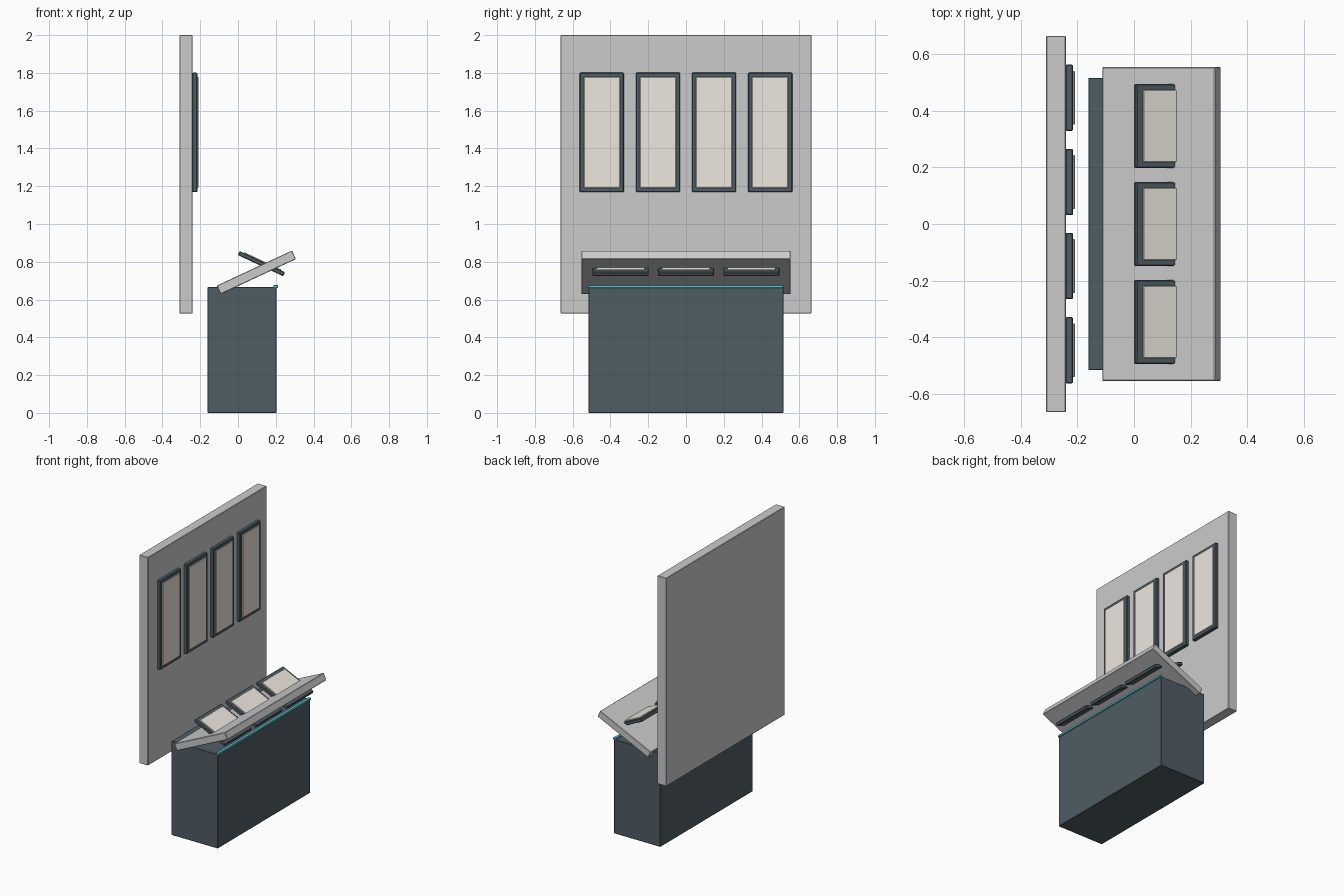
import bpy
from math import radians, sin, cos

if "Cube" in bpy.data.objects:
    bpy.data.objects.remove(bpy.data.objects["Cube"])


def material(name, color):
    m = bpy.data.materials.new(name)
    m.diffuse_color = (*color, 1)
    m.use_nodes = True
    m.node_tree.nodes["Principled BSDF"].inputs["Base Color"].default_value = m.diffuse_color
    return m


DARK = material("dark_slate", (0.08, 0.11, 0.13))
PAPER = material("warm_screen", (0.85, 0.81, 0.74))
CYAN = material("cyan_trim", (0.10, 0.55, 0.65))
TILT = radians(25)


def box(name, center, size, mat=None, tilt=0.0, bevel=0.0):
    """Box of the given size, tilted around the y axis."""
    bpy.ops.mesh.primitive_cube_add(size=1, location=center)
    ob = bpy.context.object
    ob.name = name
    ob.scale = size
    bpy.ops.object.transform_apply(location=False, rotation=False, scale=True)
    ob.rotation_euler.y = tilt
    if mat:
        ob.data.materials.append(mat)
    if bevel:
        mod = ob.modifiers.new("edge_bevel", "BEVEL")
        mod.width = bevel
        mod.segments = 1
    return ob


# Back wall panel
box("wall_panel", (-0.275, 0, 1.263), (0.07, 1.328, 1.474), bevel=0.003)

# Four framed panels on the wall
for i in range(4):
    y = (i - 1.5) * 0.297
    box(f"wall_frame_{i + 1}", (-0.2285, y, 1.485), (0.027, 0.234, 0.632), DARK, bevel=0.004)
    box(f"wall_screen_{i + 1}", (-0.2165, y, 1.485), (0.015, 0.19, 0.587), PAPER, bevel=0.002)

# Cabinet and its front trim strip
box("cabinet", (0.021, 0, 0.333), (0.364, 1.032, 0.666), DARK, bevel=0.003)
box("trim_strip", (0.2, 0, 0.669), (0.022, 1.032, 0.015), CYAN, bevel=0.002)

# Sloped desk top rising towards +x
box("sloped_desk", (0.097, 0, 0.744), (0.44, 1.108, 0.05), tilt=-TILT, bevel=0.003)

# Three tablets tilted the other way, passing through the desk
for i in range(3):
    y = (i - 1) * 0.346
    cx, cz, lift = 0.124, 0.790, 0.010
    box(f"tablet_frame_{i + 1}", (cx, y, cz), (0.265, 0.296, 0.023), DARK, tilt=TILT, bevel=0.004)
    box(f"tablet_screen_{i + 1}", (cx + lift * sin(TILT), y, cz + lift * cos(TILT)),
        (0.215, 0.254, 0.013), PAPER, tilt=TILT, bevel=0.002)
